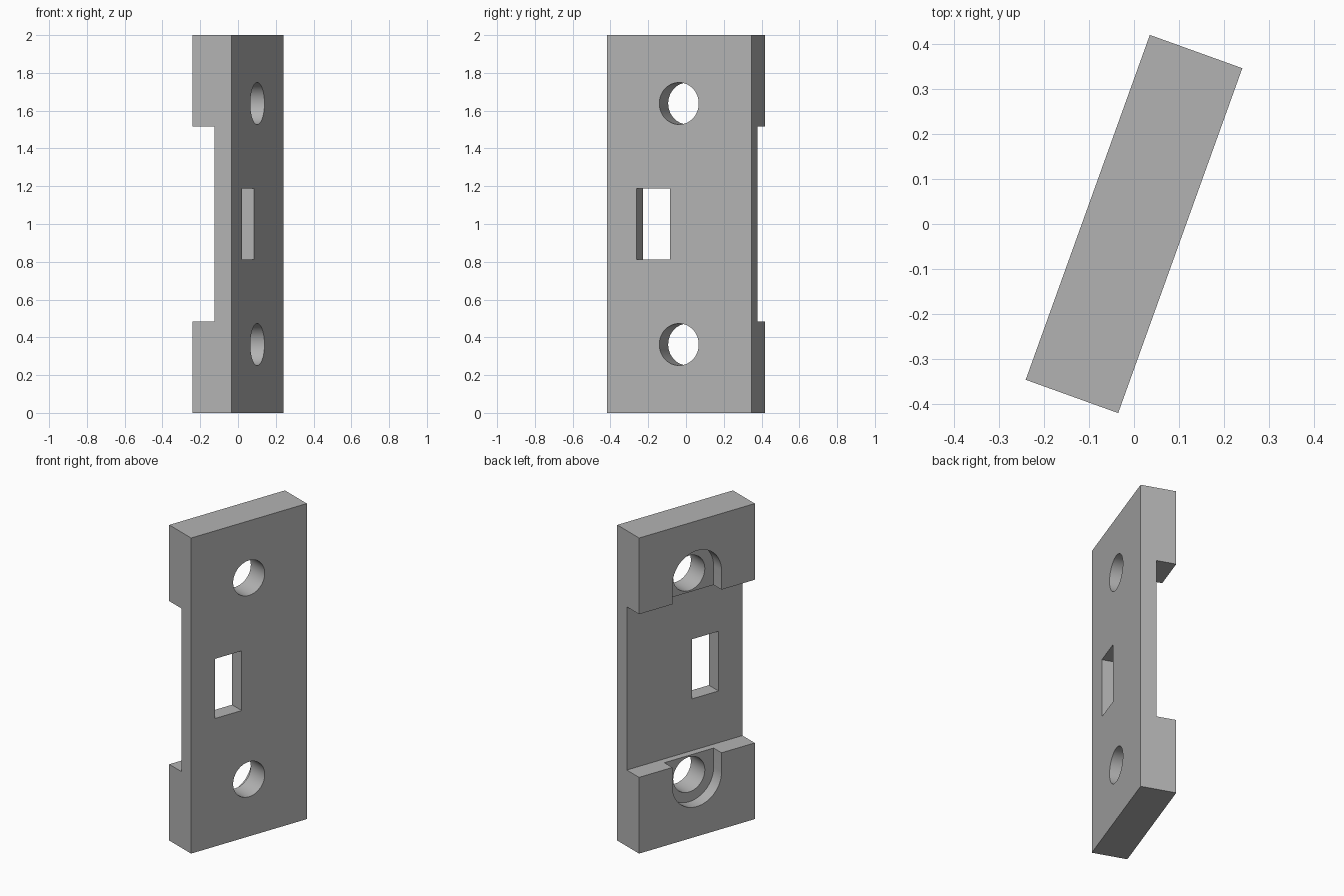
import bpy, bmesh, math

THICK, WIDTH, HEIGHT = 0.218, 0.813, 2.0
FRONT, BACK = THICK / 2, -THICK / 2
MID = HEIGHT / 2
TURN = math.radians(-19.8)

if "Cube" in bpy.data.objects:
    bpy.data.objects.remove(bpy.data.objects["Cube"], do_unlink=True)

grey = bpy.data.materials.new("plain grey")
grey.use_nodes = True
grey.diffuse_color = (0.448, 0.448, 0.448, 1)
grey.node_tree.nodes["Principled BSDF"].inputs["Base Color"].default_value = grey.diffuse_color


def prism(name, outline, x0, x1):
    """Extrude a (y, z) outline through the thickness from x0 to x1."""
    bm = bmesh.new()
    face = bm.faces.new([bm.verts.new((x0, y, z)) for y, z in outline])
    new = bmesh.ops.extrude_face_region(bm, geom=[face])["geom"]
    bmesh.ops.translate(bm, vec=(x1 - x0, 0, 0),
                        verts=[v for v in new if isinstance(v, bmesh.types.BMVert)])
    bmesh.ops.recalc_face_normals(bm, faces=bm.faces)
    mesh = bpy.data.meshes.new(name)
    bm.to_mesh(mesh)
    bm.free()
    mesh.materials.append(grey)
    obj = bpy.data.objects.new(name, mesh)
    bpy.context.collection.objects.link(obj)
    return obj


def box(y0, y1, z0, z1):
    return [(y0, z0), (y1, z0), (y1, z1), (y0, z1)]


def arc(radius, z, start, sweep, steps):
    angles = [start + sweep * i / steps for i in range(steps + 1)]
    return [(radius * math.cos(a), z + radius * math.sin(a)) for a in angles]


plate = prism("mounting_plate", box(-WIDTH / 2, WIDTH / 2, 0, HEIGHT), BACK, FRONT)

# Wide recess across the back and the off-centre window
cutters = [
    prism("recess_cutter", box(-1, 1, MID - 0.517, MID + 0.517), BACK - 0.1, BACK + 0.122),
    prism("window_cutter", box(-0.238, -0.051, MID - 0.189, MID + 0.189), -0.3, 0.3),
]

# Screw holes with round-ended pockets that open into the recess
for side in (-1, 1):
    z = MID + side * 0.638
    pocket = arc(0.173, z, 0, side * math.pi, 32)
    pocket += [(-0.173, MID + side * 0.4), (0.173, MID + side * 0.4)]
    cutters.append(prism("pocket_cutter", pocket, BACK - 0.15, BACK + 0.079))
    cutters.append(prism("hole_cutter", arc(0.111, z, 0, math.tau, 64)[:-1], -0.35, 0.35))

bpy.ops.object.select_all(action="DESELECT")
plate.select_set(True)
bpy.context.view_layer.objects.active = plate
for cutter in cutters:
    cut = plate.modifiers.new(cutter.name, "BOOLEAN")
    cut.operation = "DIFFERENCE"
    cut.solver = "EXACT"
    cut.object = cutter
    bpy.ops.object.modifier_apply(modifier=cut.name)
    bpy.data.objects.remove(cutter, do_unlink=True)

bpy.ops.object.shade_smooth_by_angle(angle=math.radians(30))
plate.rotation_euler.z = TURN
